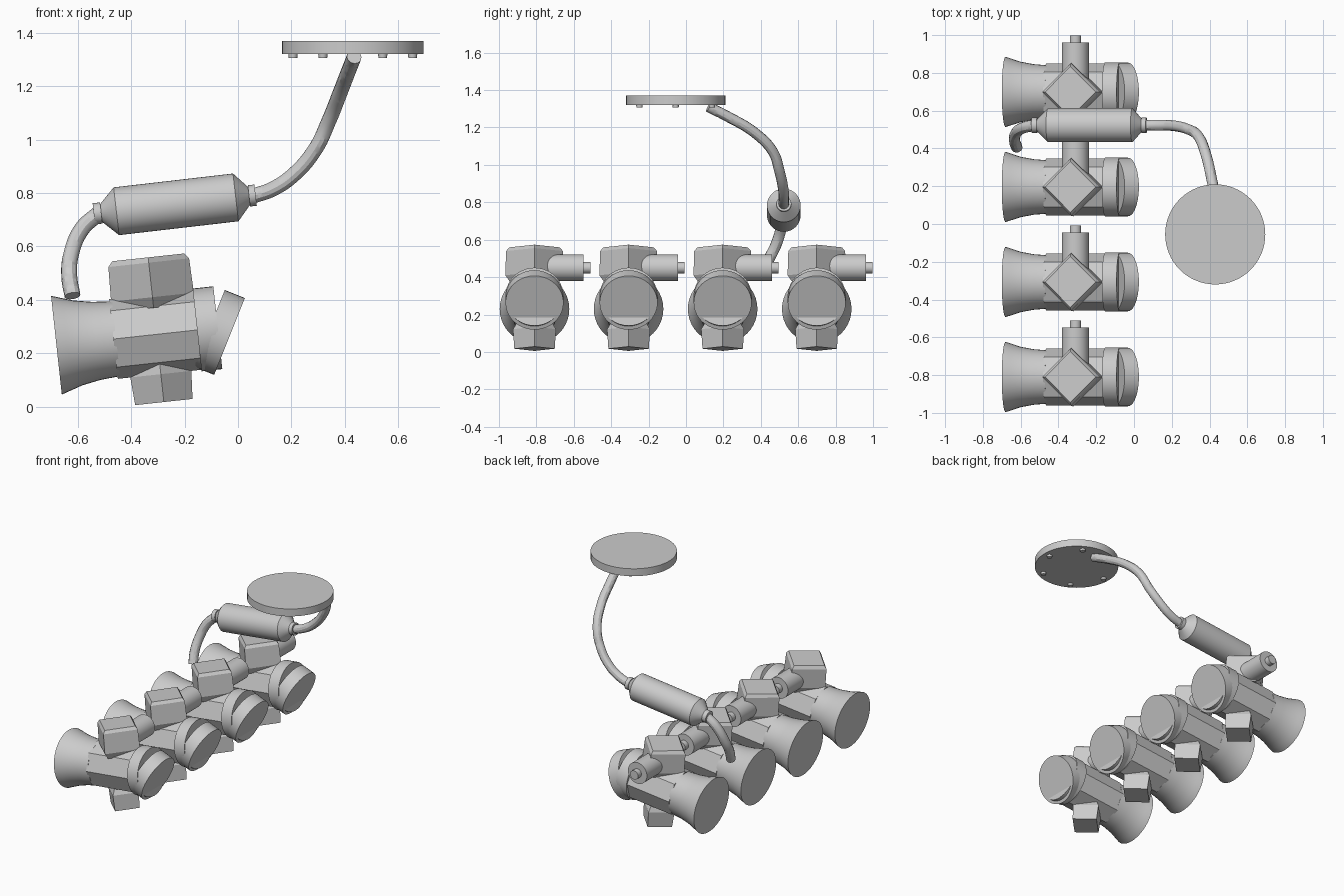
import bpy
import bmesh
from math import cos, sin, pi, radians
from mathutils import Vector

old = bpy.data.objects.get("Cube")
if old:
    bpy.data.objects.remove(old, do_unlink=True)

grey = bpy.data.materials.new("plain_grey")
grey.use_nodes = True
GREY = (0.6, 0.6, 0.6, 1)
grey.diffuse_color = GREY
grey.node_tree.nodes["Principled BSDF"].inputs["Base Color"].default_value = GREY


def smooth(obj):
    bpy.ops.object.select_all(action="DESELECT")
    obj.select_set(True)
    bpy.context.view_layer.objects.active = obj
    bpy.ops.object.shade_smooth_by_angle(angle=radians(30))


def lathe(name, profile, start, direction, sides=40):
    """Capped solid of (distance, radius) rings along a direction."""
    start, d = Vector(start), Vector(direction).normalized()
    u = Vector((1, 0, 0)) if abs(d.y) > 0.9 else Vector((0, 1, 0))
    v = d.cross(u)
    bm = bmesh.new()
    rings = []
    for t, r in profile:
        angles = [2 * pi * i / sides for i in range(sides)]
        rings.append([bm.verts.new(start + d * t + (u * cos(a) + v * sin(a)) * r) for a in angles])
    for a, b in zip(rings, rings[1:]):
        for i in range(sides):
            j = (i + 1) % sides
            bm.faces.new((a[i], a[j], b[j], b[i]))
    bm.faces.new(rings[0][::-1])
    bm.faces.new(rings[-1])
    bmesh.ops.recalc_face_normals(bm, faces=bm.faces)
    mesh = bpy.data.meshes.new(name)
    bm.to_mesh(mesh)
    bm.free()
    mesh.materials.append(grey)
    obj = bpy.data.objects.new(name, mesh)
    bpy.context.collection.objects.link(obj)
    if sides > 8:
        smooth(obj)
    return obj


def pipe(name, points, radius):
    """Round tube through smooth points."""
    curve = bpy.data.curves.new(name, "CURVE")
    curve.dimensions = "3D"
    curve.bevel_depth = radius
    curve.bevel_resolution = 4
    curve.use_fill_caps = True
    spline = curve.splines.new("BEZIER")
    spline.bezier_points.add(len(points) - 1)
    for bp, co in zip(spline.bezier_points, points):
        bp.co = co
        bp.handle_left_type = bp.handle_right_type = "AUTO"
    curve.materials.append(grey)
    obj = bpy.data.objects.new(name, curve)
    bpy.context.collection.objects.link(obj)
    bpy.ops.object.select_all(action="DESELECT")
    obj.select_set(True)
    bpy.context.view_layer.objects.active = obj
    bpy.ops.object.convert(target="MESH")
    smooth(bpy.context.view_layer.objects.active)


# Lamp units: tilted axis through each housing
TILT = radians(6.2)
axis = Vector((cos(TILT), 0, sin(TILT)))
up = Vector((-sin(TILT), 0, cos(TILT)))
origin = Vector((-0.68, 0, 0.23))
middle = origin + axis * 0.377

unit = [
    lathe("flared_horn", [(0, 0.186), (0.04, 0.173), (0.08, 0.16), (0.15, 0.147), (0.225, 0.141)],
          origin, axis),
    lathe("housing_body", [(0.215, 0.15), (0.56, 0.15)], origin, axis, 8),
    lathe("front_collar", [(0.53, 0.156), (0.608, 0.156)], origin, axis),
    lathe("tilted_lens", [(0, 0.155), (0.081, 0.155)], (-0.107, 0, 0.293), (0.928, 0, -0.372)),
    lathe("upper_block", [(0.1, 0.128), (0.14, 0.156), (0.27, 0.152), (0.29, 0.135)], middle, up, 4),
    lathe("lower_block", [(0.085, 0.075), (0.15, 0.115), (0.255, 0.108)], middle, -up, 4),
    lathe("side_motor", [(0.05, 0.071), (0.263, 0.071)], (-0.31, 0, 0.45), (0, 1, 0)),
    lathe("motor_shaft", [(0.25, 0.03), (0.299, 0.03)], (-0.31, 0, 0.45), (0, 1, 0)),
]
for i in range(4):
    for part in unit:
        obj = part if i == 0 else part.copy()
        if i:
            bpy.context.collection.objects.link(obj)
        obj.location.y = -0.81 + 0.503 * i

# Ceiling plate with six bolts
plate = Vector((0.43, -0.055, 1.32))
lathe("mounting_plate", [(0, 0.265), (0.05, 0.265)], plate, (0, 0, 1), 64)
for i in range(6):
    a = i * pi / 3
    lathe("plate_bolt", [(-0.014, 0.016), (0.005, 0.018)],
          plate + Vector((cos(a), sin(a), 0)) * 0.224, (0, 0, 1), 16)

# Inline canister
lathe("canister", [(0, 0.04), (0.028, 0.04), (0.028, 0.034), (0.085, 0.112 - 0.022),
                   (0.535, 0.09), (0.585, 0.034), (0.585, 0.04), (0.61, 0.04)],
      (-0.54, 0.523, 0.722), (0.993, 0, 0.115))

# Pipes on both ends of the canister
pipe("upper_pipe", [(0.435, 0.12, 1.31), (0.415, 0.22, 1.26), (0.38, 0.37, 1.17), (0.34, 0.465, 1.07),
                    (0.29, 0.5, 0.965), (0.21, 0.52, 0.87), (0.13, 0.523, 0.815),
                    (0.05, 0.523, 0.787)], 0.028)
pipe("lower_pipe", [(-0.52, 0.523, 0.725), (-0.585, 0.51, 0.665), (-0.625, 0.48, 0.57),
                    (-0.632, 0.44, 0.49), (-0.62, 0.405, 0.415)], 0.03)
